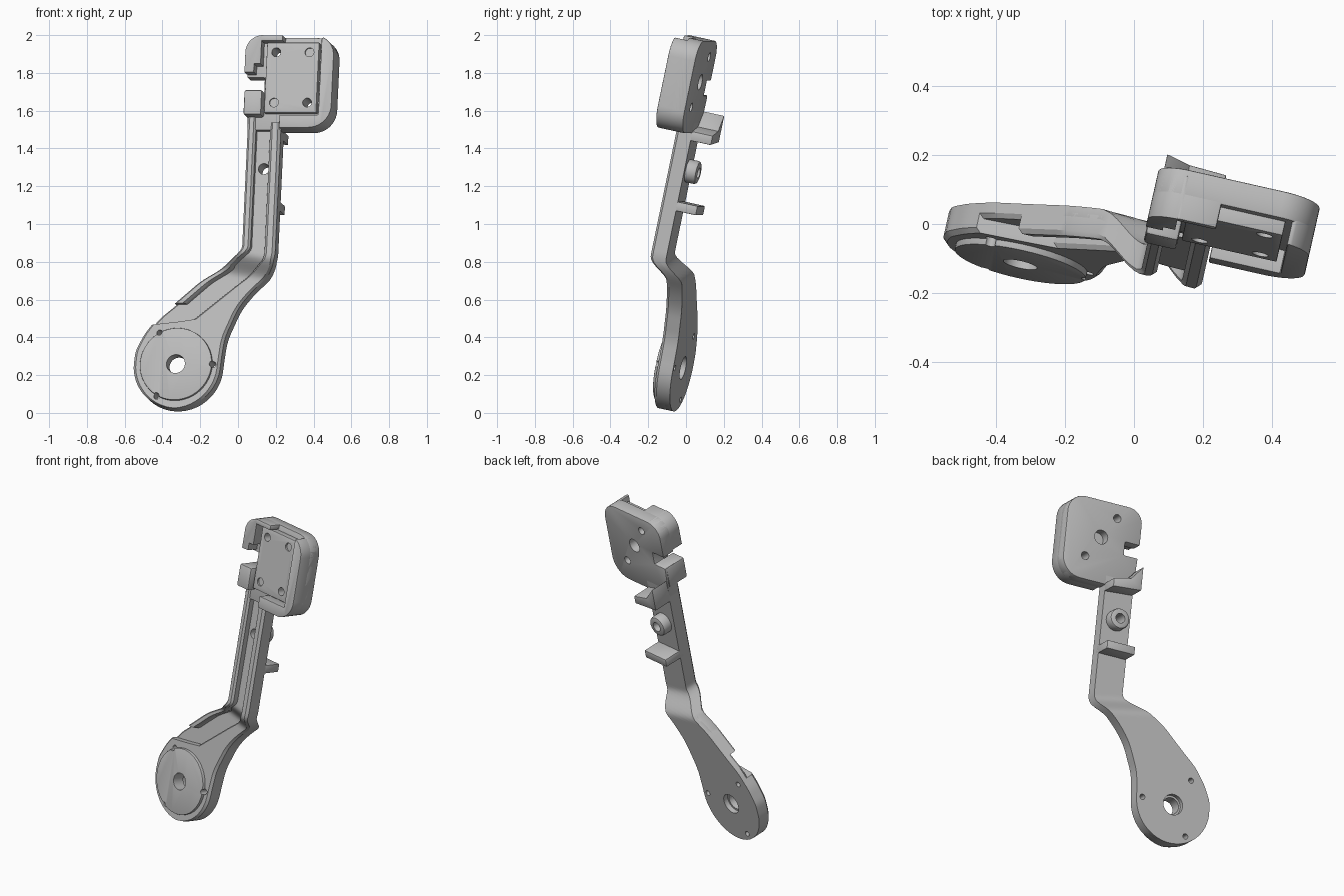
import bpy, bmesh
from math import sin, cos, pi, sqrt, radians
from mathutils import Matrix, Vector

cube = bpy.data.objects.get("Cube")
if cube:
    bpy.data.objects.remove(cube, do_unlink=True)

grey = bpy.data.materials.new("plain_grey")
grey.use_nodes = True
colour = (0.5, 0.5, 0.5, 1)
grey.diffuse_color = colour
grey.node_tree.nodes["Principled BSDF"].inputs["Base Color"].default_value = colour

# The whole bracket is drawn upright (y = depth), then turned and leaned back
FRAME = Matrix.Rotation(radians(-12.7), 4, 'Z') @ Matrix.Rotation(radians(-12), 4, 'X')
LOW_BACK, JOG, BACK, RIM = -0.13, 0.095, -0.225, -0.375
CX, CZ, R = -0.296, 0.215, 0.235          # pivot end
parts = []


def finish(name, bm, bevel=0):
    bmesh.ops.recalc_face_normals(bm, faces=bm.faces)
    me = bpy.data.meshes.new(name)
    bm.to_mesh(me)
    bm.free()
    me.materials.append(grey)
    ob = bpy.data.objects.new(name, me)
    bpy.context.collection.objects.link(ob)
    ob.matrix_world = FRAME
    if bevel:
        m = ob.modifiers.new("bevel", 'BEVEL')
        m.width, m.segments, m.limit_method = bevel, 2, 'ANGLE'
        m.angle_limit = radians(40)
    parts.append(ob)
    return ob


def plate(name, pts, y0, y1, bevel=0.008):
    """Outline in x, z pushed from depth y0 to y1."""
    bm = bmesh.new()
    face = bm.faces.new([bm.verts.new((x, y0, z)) for x, z in pts])
    ext = bmesh.ops.extrude_face_region(bm, geom=[face])["geom"]
    bmesh.ops.translate(bm, vec=(0, y1 - y0, 0),
                        verts=[v for v in ext if isinstance(v, bmesh.types.BMVert)])
    return finish(name, bm, bevel)


def box(name, x0, x1, z0, z1, y0, y1, bevel=0.006):
    return plate(name, [(x0, z0), (x1, z0), (x1, z1), (x0, z1)], y0, y1, bevel)


def arc(x, z, r, a0, a1, n=10):
    steps = [radians(a0 + (a1 - a0) * i / n) for i in range(n + 1)]
    return [(x + r * cos(a), z + r * sin(a)) for a in steps]


def disc(name, x, z, r, y0, y1, bevel=0.0):
    return plate(name, arc(x, z, r, 0, 352.5, 47), y0, y1, bevel)


def edge(pts, smooth):
    """Smoothed x of an edge as a function of height."""
    def line(z):
        for (z0, x0), (z1, x1) in zip(pts, pts[1:]):
            if z <= z1:
                return x0 + (x1 - x0) * max(0, z - z0) / (z1 - z0)
        return pts[-1][1]
    return lambda z: sum(line(z + smooth * k / 3) for k in range(-3, 4)) / 7


left_pts = edge([(0.215, -0.531), (0.29, -0.525), (0.38, -0.482), (0.473, -0.413), (0.546, -0.326),
                 (0.669, -0.188), (0.744, -0.062), (0.815, 0.05), (1.6, 0.05)], 0.02)
right_pts = edge([(0.215, -0.061), (0.36, -0.045), (0.53, 0.025), (0.635, 0.11),
                  (0.71, 0.2), (0.77, 0.23), (1.6, 0.23)], 0.04)
wall_pts = edge([(0.438, -0.46), (0.452, -0.226), (0.638, -0.002), (0.77, 0.165),
                 (0.8, 0.172), (1.6, 0.172)], 0.006)


def half(z):
    return sqrt(max(0, R * R - (z - CZ) ** 2))


def left(z):
    return CX - half(z) if z < CZ else left_pts(z)


def right(z):
    return CX + half(z) if z < CZ else right_pts(z)


def jog(x, z):
    t = min(1, max(0, (z + 0.2 * (x - 0.23) - 0.65) / 0.13))
    return LOW_BACK - JOG * t * t * (3 - 2 * t)


ROWS = [CZ - R * cos(i * pi / 48) for i in range(1, 24)] + [CZ + 0.0145 * i for i in range(92)]


def loft(name, z0, z1, lo, hi, d0, d1, cols=8):
    """Stack of chamfered cross-sections that follow the bend of the arm."""
    bm = bmesh.new()
    rings = []
    for z in [z for z in ROWS if z0 <= z <= z1]:
        a, b = lo(z), hi(z)
        c = min(0.014, (b - a) / 4)
        back = [(a + (b - a) * i / cols, d0) for i in range(cols + 1)]
        front = [(b - c - (b - a - 2 * c) * i / cols, d1) for i in range(cols + 1)]
        ring = back + [(b, d1 - c)] + front + [(a, d1 - c)]
        rings.append([bm.verts.new((x, jog(x, z) - d, z)) for x, d in ring])
    for p, q in zip(rings, rings[1:]):
        for i in range(len(p)):
            j = (i + 1) % len(p)
            bm.faces.new((p[i], p[j], q[j], q[i]))
    bm.faces.new(rings[0])
    bm.faces.new(rings[-1])
    return finish(name, bm)


# Arm: thin floor, raised body that becomes the right wall, and left ridge
arm_floor = loft("arm_floor", -1, 1.53, left, right, 0, 0.045)
raised_body = loft("raised_body", -1, 1.52,
                   lambda z: left(z) if z < 0.438 else max(left(z), wall_pts(z)),
                   right, 0.02, 0.088)
loft("left_ridge", 0.54, 1.55, left,
     lambda z: left(z) + (0.06 if z < 0.74 else 0.045), 0.02, 0.088, 3)
pivot_disc = disc("pivot_disc", CX, CZ, 0.195, LOW_BACK - 0.05, -0.237, 0.004)

# Head: backing plate with a side slot, rims, jaws and the mounting pad
top_left = arc(0.125, 1.875, 0.09, 90, 180)
top_right = arc(0.405, 1.855, 0.11, 0, 90)
low_right = arc(0.395, 1.585, 0.12, -90, 0)
head_plate = plate("head_plate", low_right + top_right + top_left + [
    (0.035, 1.75), (0.13, 1.75), (0.13, 1.67), (0.04, 1.67), (0.05, 1.465)], BACK, -0.305, 0.006)
plate("right_rim", [(0.235, 1.465)] + low_right + top_right[:8] + [
    (0.445, 1.95), (0.445, 1.535), (0.235, 1.535)], BACK - 0.02, RIM, 0.012)
plate("upper_jaw", [(0.12, 1.965)] + top_left + [
    (0.035, 1.765), (0.085, 1.765), (0.085, 1.81), (0.12, 1.81)], BACK - 0.02, RIM, 0.01)
box("top_rim", 0.11, 0.235, 1.935, 1.965, BACK - 0.02, RIM)
box("lower_jaw", 0.038, 0.135, 1.535, 1.67, BACK - 0.01, RIM, 0.01)
mount_pad = box("mount_pad", 0.1445, 0.427, 1.552, 1.931, -0.29, -0.347, 0.004)

# Back fittings: gusset, tab and screw boss
plate("gusset", [(0.05, 1.44), (0.05, 1.585), (0.12, 1.5), (0.23, 1.475), (0.23, 1.425)],
      BACK - 0.03, -0.112, 0.004)
box("back_tab", 0.05, 0.23, 1.045, 1.095, BACK - 0.03, -0.115, 0.005)
screw_boss = disc("screw_boss", 0.14, 1.263, 0.062, BACK - 0.03, -0.165, 0.014)

# Holes: x, z, radius, depth from and to
PX, PZ = 0.286, 1.742
holes = [(CX, CZ, 0.05, -1, 1), (CX, CZ, 0.062, LOW_BACK - 0.03, 1), (0.14, 1.263, 0.029, -1, 1),
         (PX, PZ, 0.042, -0.285, 1)]
holes += [(CX + 0.198 * cos(a), CZ + 0.198 * sin(a), 0.016, -1, 1)
          for a in (0, 2 * pi / 3, 4 * pi / 3)]
holes += [(PX + sx * 0.09, PZ + sz * 0.136, 0.024, -1, 1 if sx != sz else -0.335)
          for sx in (-1, 1) for sz in (-1, 1)]
cutters = []
for x, z, r, y0, y1 in holes:
    cutter = disc("hole_cutter", x, z, r, y0, y1)
    cutter.hide_render = True
    parts.remove(cutter)
    cutters.append((cutter, z))

for ob in (arm_floor, raised_body, pivot_disc, head_plate, mount_pad, screw_boss):
    zs = [v.co.z for v in ob.data.vertices]
    for cutter, z in cutters:
        if min(zs) < z < max(zs):
            m = ob.modifiers.new("hole", 'BOOLEAN')
            m.operation, m.object, m.solver = 'DIFFERENCE', cutter, 'EXACT'

# Bake modifiers, drop the cutters, smooth the rounded faces
bpy.context.view_layer.update()
graph = bpy.context.evaluated_depsgraph_get()
baked = [(ob, bpy.data.meshes.new_from_object(ob.evaluated_get(graph))) for ob in parts]
bpy.ops.object.select_all(action='DESELECT')
for ob, mesh in baked:
    ob.modifiers.clear()
    ob.data = mesh
    ob.select_set(True)
for cutter, z in cutters:
    bpy.data.objects.remove(cutter, do_unlink=True)
bpy.context.view_layer.objects.active = parts[0]
bpy.ops.object.shade_smooth_by_angle(angle=radians(30))
